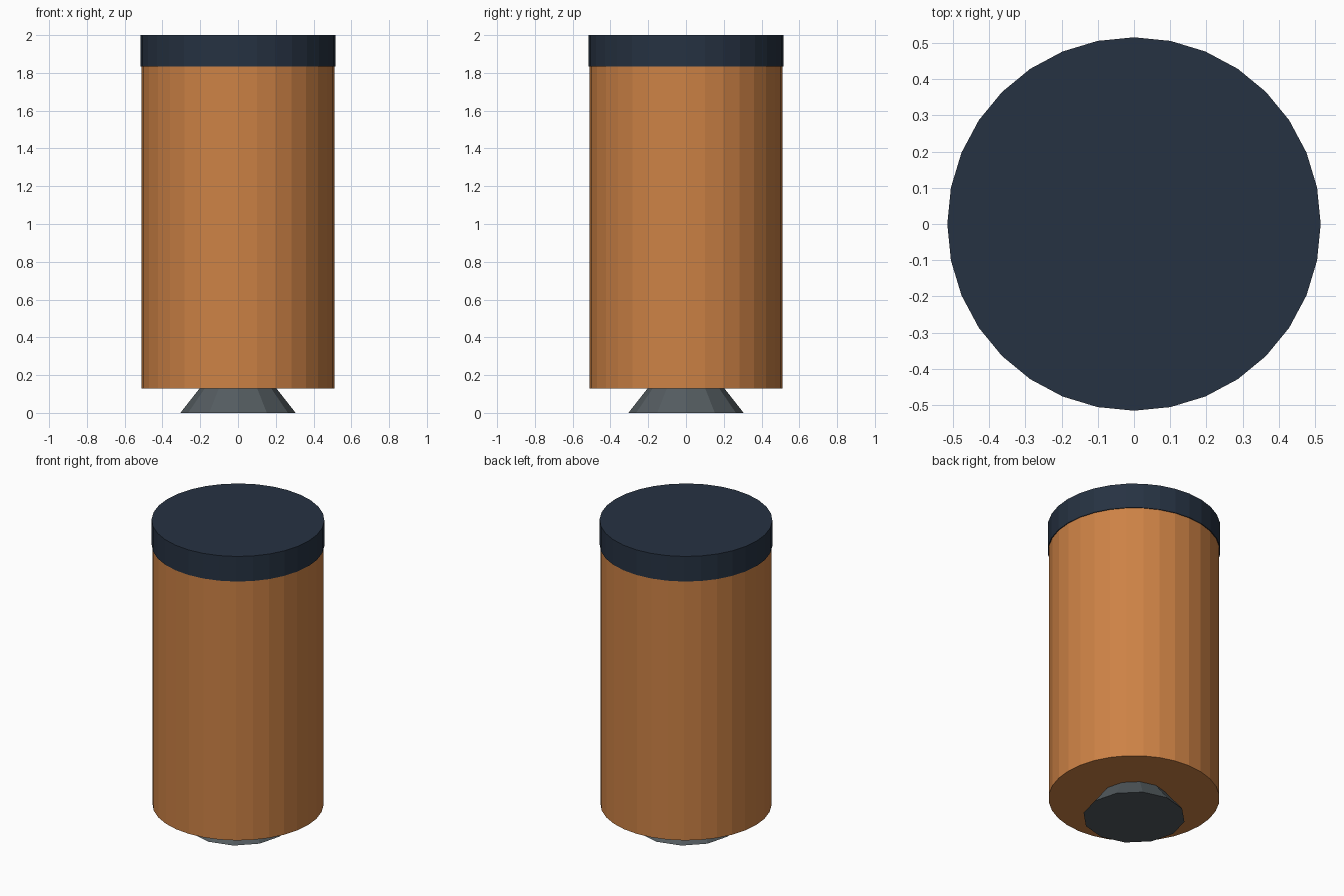
import bpy

if "Cube" in bpy.data.objects:
    bpy.data.objects.remove(bpy.data.objects["Cube"])


def material(name, rgb):
    m = bpy.data.materials.new(name)
    m.diffuse_color = (*rgb, 1.0)
    m.use_nodes = True
    m.node_tree.nodes["Principled BSDF"].inputs["Base Color"].default_value = m.diffuse_color
    return m


def drum(name, sides, r_low, r_high, z_low, z_high, mat):
    """Flat-shaded upright cylinder or cone, with a vertex on +x and +y."""
    bpy.ops.mesh.primitive_cone_add(
        vertices=sides, radius1=r_low, radius2=r_high,
        depth=z_high - z_low, location=(0, 0, (z_low + z_high) / 2))
    ob = bpy.context.object
    ob.name = name
    ob.data.materials.append(mat)
    return ob


copper = material("copper orange", (0.61, 0.223, 0.06))
navy = material("dark navy", (0.0194, 0.0319, 0.0545))
grey = material("slate grey", (0.0887, 0.107, 0.117))

# Flared nozzle foot, tank body and overhanging top cap
drum("nozzle", 12, 0.305, 0.203, 0.0, 0.13, grey)
drum("tank_body", 32, 0.51, 0.51, 0.13, 1.84, copper)
drum("top_cap", 32, 0.515, 0.515, 1.835, 2.0, navy)
